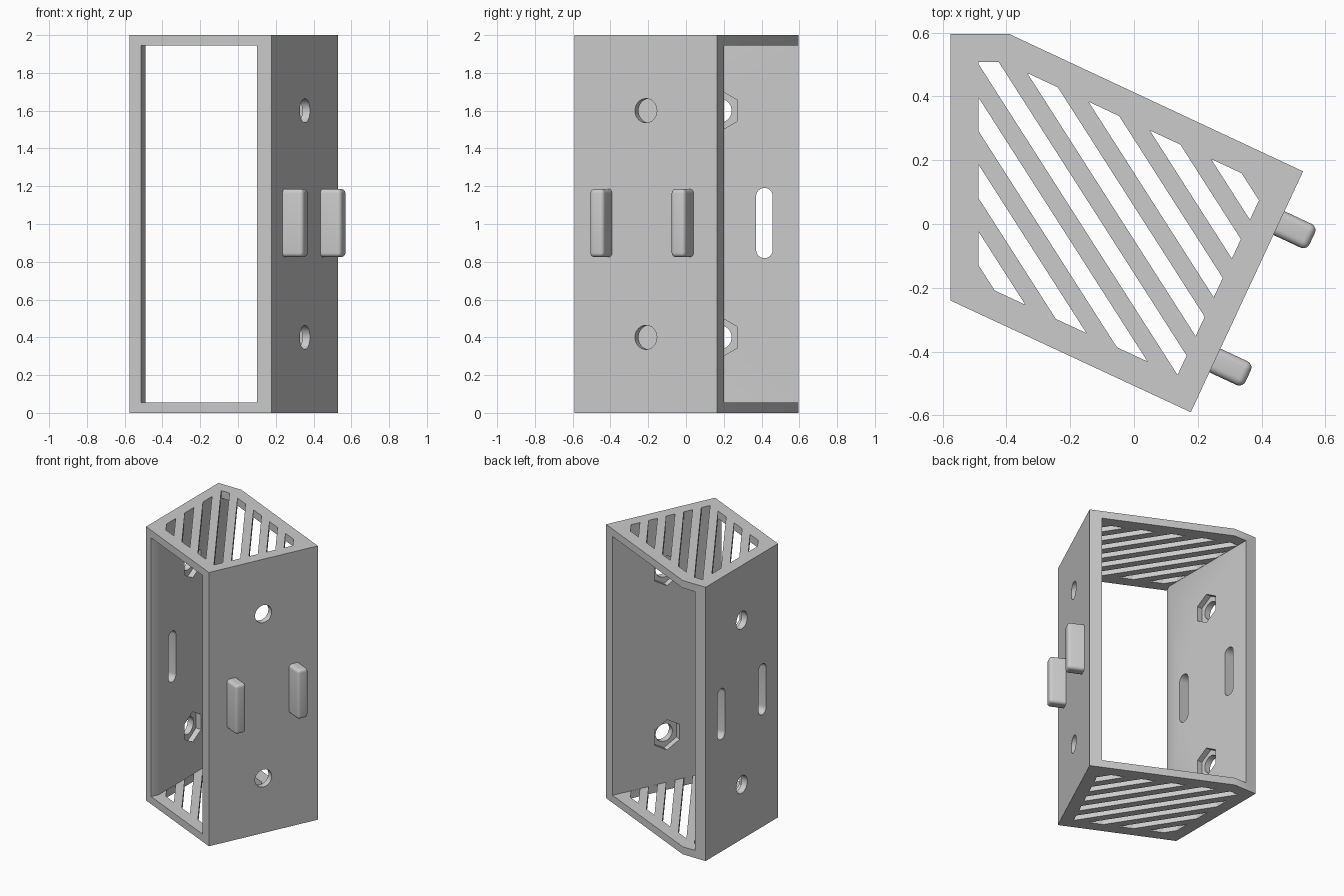
import bpy, bmesh
from math import radians, sin, cos, pi
from mathutils import Vector, Matrix

cube = bpy.data.objects.get("Cube")
if cube:
    bpy.data.objects.remove(cube)

grey = bpy.data.materials.new("light_grey")
grey.use_nodes = True
grey.diffuse_color = (0.6, 0.6, 0.6, 1)
grey.node_tree.nodes["Principled BSDF"].inputs["Base Color"].default_value = (0.6, 0.6, 0.6, 1)

TILT = radians(25)
ALONG = Vector((sin(TILT), cos(TILT)))     # along the slanted wall, to the back
OUT = Vector((cos(TILT), -sin(TILT)))      # outward from the slanted wall
WALL, PLATE, TOP = 0.086, 0.055, 2.0
OUTLINE = [Vector(p) for p in ((-0.575, 0.595), (-0.575, -0.24), (0.178, -0.59),
                               (0.53, 0.165), (-0.39, 0.595))]
LEFT_MID = Vector((-0.575, 0.1775, 0))
RIGHT_MID = Vector((0.354, -0.2125, 0))


def prism(points, z0, z1):
    bm = bmesh.new()
    face = bm.faces.new([bm.verts.new((p[0], p[1], z0)) for p in points])
    new = bmesh.ops.extrude_face_region(bm, geom=[face])["geom"]
    bmesh.ops.translate(bm, vec=(0, 0, z1 - z0),
                        verts=[v for v in new if isinstance(v, bmesh.types.BMVert)])
    bmesh.ops.recalc_face_normals(bm, faces=bm.faces)
    return bm


def add(name, bm):
    mesh = bpy.data.meshes.new(name)
    bm.to_mesh(mesh)
    bm.free()
    mesh.materials.append(grey)
    obj = bpy.data.objects.new(name, mesh)
    bpy.context.scene.collection.objects.link(obj)
    return obj


def cut(target, name, bm):
    cutter = add(name, bm)
    mod = target.modifiers.new(name, 'BOOLEAN')
    mod.operation, mod.solver, mod.object = 'DIFFERENCE', 'EXACT', cutter
    bpy.context.view_layer.objects.active = target
    bpy.ops.object.modifier_apply(modifier=mod.name)
    bpy.data.objects.remove(cutter)


def wall_frame(mid, angle):
    # local x = outward, local y = along the wall, local z = up
    return Matrix.Translation(mid) @ Matrix.Rotation(angle, 4, 'Z')


def through(frame, points, x0, x1):
    # prism whose (along, up) profile runs from depth x0 to x1 through a wall
    bm = prism(points, x0, x1)
    axes = Matrix(((0, 0, 1, 0), (1, 0, 0, 0), (0, 1, 0, 0), (0, 0, 0, 1)))
    bm.transform(frame @ axes)
    return bm


def ring(y, z, r, n, start=0.0):
    return [(y + r * cos(start + 2 * pi * i / n), z + r * sin(start + 2 * pi * i / n))
            for i in range(n)]


def stadium(y, z, r, half):
    arc = [pi * i / 12 for i in range(13)]
    return ([(y + r * cos(a), z + half + r * sin(a)) for a in arc] +
            [(y - r * cos(a), z - half - r * sin(a)) for a in arc])


def inset(points, d):
    # offset every edge inward and intersect neighbouring edges
    result = []
    for i, p in enumerate(points):
        a = (p - points[i - 1]).normalized()
        b = (points[(i + 1) % len(points)] - p).normalized()
        na, nb = Vector((-a.y, a.x)), Vector((-b.y, b.x))
        result.append(p + (na + nb) * d / (1 + na.dot(nb)))
    return result


# Housing with the cavity open at front and back
body = add("housing", prism(OUTLINE, 0, TOP))
inner = Vector(RIGHT_MID.xy) - OUT * WALL
lip = Vector((-0.49, -0.215))
cavity = [lip, lip - ALONG * 0.5, inner - ALONG * 0.9, inner + ALONG * 0.9, (-0.49, 1.0)]
cut(body, "cavity_cutter", prism(cavity, PLATE, TOP - PLATE))

# Diagonal vent slots through top and bottom plates
normal = Vector((0.842, 0.539, 0)).normalized()
vent_area = inset(OUTLINE, WALL + 0.001)
for z0, z1 in ((-0.1, 0.1), (TOP - 0.1, TOP + 0.1)):
    for k in range(8):
        bm = prism(vent_area, z0, z1)
        low = -0.480 + 0.1133 * k
        for offset, sign in ((low, -1), (low + 0.0567, 1)):
            geom = bm.verts[:] + bm.edges[:] + bm.faces[:]
            bmesh.ops.bisect_plane(bm, geom=geom, plane_co=normal * offset,
                                   plane_no=normal * sign, clear_outer=True)
            bmesh.ops.holes_fill(bm, edges=[e for e in bm.edges if e.is_boundary])
        bmesh.ops.recalc_face_normals(bm, faces=bm.faces)
        cut(body, "vent_cutter", bm)

# Bolt holes with hexagonal nut pockets on the inside of both walls
left, right = wall_frame(LEFT_MID, pi), wall_frame(RIGHT_MID, -TILT)
for frame in (left, right):
    for z in (0.4, 1.6):
        cut(body, "bolt_cutter", through(frame, ring(0, z, 0.064, 32), -0.2, 0.1))
        cut(body, "nut_cutter", through(frame, ring(0, z, 0.11, 6, pi / 2), -0.2, -0.045))

# Rounded slots in the straight wall, matching pegs on the slanted wall
for side, label in ((-1, "front"), (1, "back")):
    y = side * 0.2375
    cut(body, "slot_cutter", through(left, stadium(y, 1.005, 0.044, 0.142), -0.2, 0.1))
    bm = bmesh.new()
    bmesh.ops.create_cube(bm, size=1)
    bm.transform(Matrix.Translation((0.045, y, 1.005)) @ Matrix.Diagonal((0.14, 0.082, 0.36, 1)))
    edges = [e for e in bm.edges if max(v.co.x for v in e.verts) > 0]
    bmesh.ops.bevel(bm, geom=edges, offset=0.022, segments=5, profile=0.5, affect='EDGES')
    bm.transform(right)
    add(label + "_peg", bm)

# Smooth round surfaces, keep hard edges
for obj in bpy.context.scene.objects:
    obj.select_set(obj.type == 'MESH')
bpy.context.view_layer.objects.active = body
bpy.ops.object.shade_smooth_by_angle(angle=radians(30))
